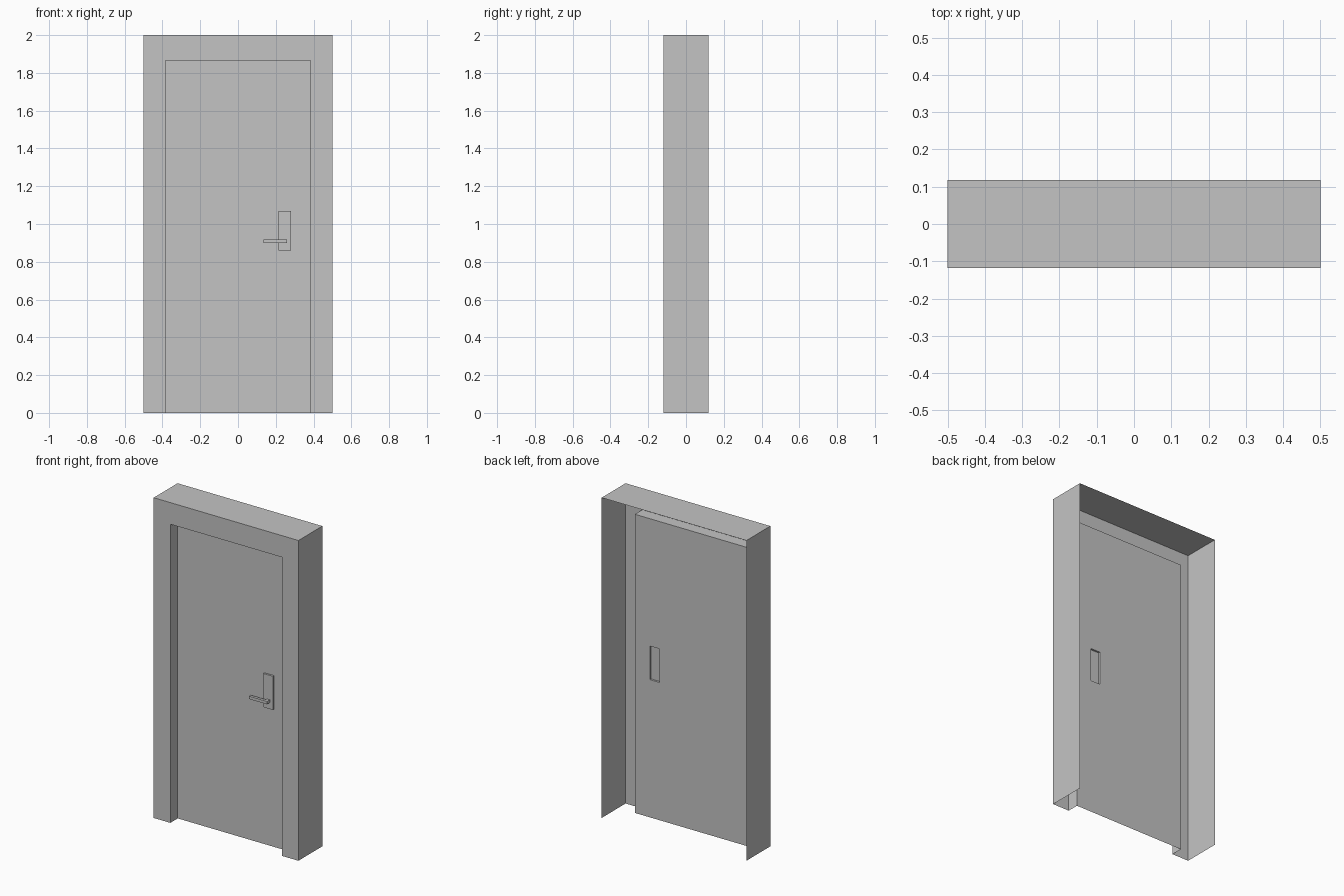
import bpy
import bmesh
from mathutils import Vector

cube = bpy.data.objects.get("Cube")
if cube:
    bpy.data.objects.remove(cube, do_unlink=True)

GREY = (0.55, 0.55, 0.55, 1.0)
grey = bpy.data.materials.new("plain grey")
grey.use_nodes = True
grey.diffuse_color = GREY
grey.node_tree.nodes["Principled BSDF"].inputs["Base Color"].default_value = GREY

FRONT, BACK = -0.118, 0.118       # frame depth
DOOR_Y, PLATE_Y = -0.045, -0.057  # door sheet and lock plate
HALF, TOP = 0.5, 2.0              # outer frame
OPEN, OPEN_TOP = 0.385, 1.865     # doorway


def finish(bm, name):
    """Turn the bmesh into a flat shaded object facing the front."""
    bmesh.ops.recalc_face_normals(bm, faces=bm.faces)
    if sum(f.normal.y * f.calc_area() for f in bm.faces) > 0.001:
        bmesh.ops.reverse_faces(bm, faces=bm.faces)
    mesh = bpy.data.meshes.new(name)
    bm.to_mesh(mesh)
    bm.free()
    mesh.materials.append(grey)
    obj = bpy.data.objects.new(name, mesh)
    bpy.context.collection.objects.link(obj)
    return obj


def arch(bm, half, top, y):
    """Three-sided outline standing on the floor."""
    corners = [(-half, 0), (-half, top), (half, top), (half, 0)]
    return [bm.verts.new((x, y, z)) for x, z in corners]


# Frame: sheet folded from the outer sides over the front into the reveal
bm = bmesh.new()
loops = [arch(bm, HALF, TOP, BACK), arch(bm, HALF, TOP, FRONT),
         arch(bm, OPEN, OPEN_TOP, FRONT), arch(bm, OPEN, OPEN_TOP, DOOR_Y)]
for a, b in zip(loops, loops[1:]):
    for i in range(3):
        bm.faces.new((a[i], a[i + 1], b[i + 1], b[i]))
finish(bm, "door_frame")

# Door: sheet with the lock plate pressed out of it, hollow at the back
bm = bmesh.new()
xs = (-OPEN, 0.215, 0.28, OPEN)
zs = (0, 0.86, 1.07, OPEN_TOP)
grid = [[bm.verts.new((x, DOOR_Y, z)) for x in xs] for z in zs]
cells = [bm.faces.new((grid[r][c], grid[r][c + 1], grid[r + 1][c + 1], grid[r + 1][c]))
         for r in range(3) for c in range(3)]
pressed = bmesh.ops.extrude_face_region(bm, geom=[cells[4]])["geom"]
if cells[4].is_valid:
    bm.faces.remove(cells[4])
bmesh.ops.translate(bm, vec=(0, PLATE_Y - DOOR_Y, 0),
                    verts=[v for v in pressed if isinstance(v, bmesh.types.BMVert)])
finish(bm, "door_panel")


def box(name, low, high):
    """Plain block between two corners."""
    low, high = Vector(low), Vector(high)
    bm = bmesh.new()
    bmesh.ops.create_cube(bm, size=1)
    bmesh.ops.scale(bm, vec=high - low, verts=bm.verts)
    bmesh.ops.translate(bm, vec=(low + high) / 2, verts=bm.verts)
    return finish(bm, name)


# Handle: short neck on the plate and a flat lever
box("handle_neck", (0.24, -0.07, 0.9), (0.26, PLATE_Y, 0.918))
box("handle_lever", (0.135, -0.085, 0.9), (0.26, -0.068, 0.918))
